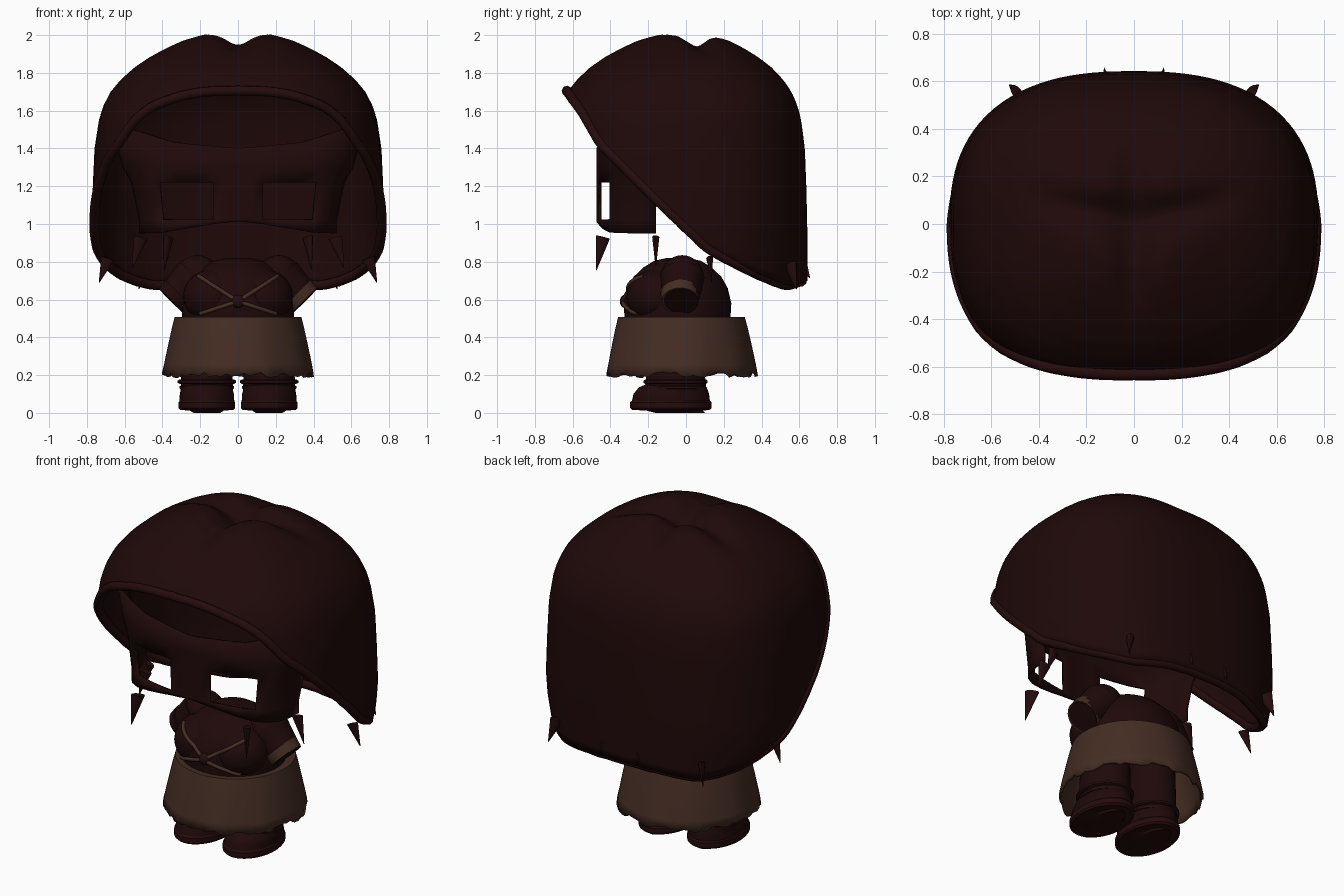
import bpy, bmesh, math, random
from mathutils import Vector

if "Cube" in bpy.data.objects:
    bpy.data.objects.remove(bpy.data.objects["Cube"])

random.seed(4)


def mat(name, col):
    m = bpy.data.materials.new(name)
    m.diffuse_color = (*col, 1)
    m.use_nodes = True
    m.node_tree.nodes["Principled BSDF"].inputs["Base Color"].default_value = m.diffuse_color
    return m


MAROON = mat("dark_maroon", (0.0135, 0.0026, 0.0027))
TRIM = mat("trim_maroon", (0.018, 0.0034, 0.0036))
BROWN = mat("brown_cloth", (0.058, 0.026, 0.0165))


def lerp(table, v):
    """Piecewise linear lookup in (key, value) pairs."""
    if v <= table[0][0]:
        return table[0][1]
    for (a, p), (b, q) in zip(table, table[1:]):
        if v <= b:
            return p + (q - p) * (v - a) / (b - a)
    return table[-1][1]


def make(name, verts, faces, material, angle=40):
    me = bpy.data.meshes.new(name)
    me.from_pydata(verts, [], faces)
    me.materials.append(material)
    ob = bpy.data.objects.new(name, me)
    bpy.context.collection.objects.link(ob)
    bpy.ops.object.select_all(action='DESELECT')
    ob.select_set(True)
    bpy.context.view_layer.objects.active = ob
    bpy.ops.object.shade_smooth_by_angle(angle=math.radians(angle))
    return ob


def solidify(ob, t):
    m = ob.modifiers.new("thickness", 'SOLIDIFY')
    m.thickness, m.offset = t, -1


def ring_faces(rows, n):
    return [(r * n + c, (r + 1) * n + c, (r + 1) * n + (c + 1) % n, r * n + (c + 1) % n)
            for r in range(rows - 1) for c in range(n)]


def lathe(name, prof, material, cx=0, n=40, angle=40):
    """Elliptical rings, each (half x, half y, centre y, z), top to bottom."""
    verts = []
    for rx, ry, cy, z in prof:
        for c in range(n):
            a = 2 * math.pi * c / n
            verts.append((cx + rx * math.cos(a), cy + ry * math.sin(a), z))
    faces = ring_faces(len(prof), n)
    faces += [tuple(range(n)), tuple(reversed(range(len(verts) - n, len(verts))))]
    return make(name, verts, faces, material, angle)


def ball(name, loc, scale, material):
    bpy.ops.mesh.primitive_uv_sphere_add(segments=28, ring_count=14, radius=1, location=loc)
    ob = bpy.context.object
    ob.name, ob.scale = name, scale
    ob.data.materials.append(material)
    bpy.ops.object.shade_smooth_by_angle()


def tube(name, pts, radius, material, cyclic=False):
    cu = bpy.data.curves.new(name, 'CURVE')
    cu.dimensions = '3D'
    cu.bevel_depth, cu.bevel_resolution, cu.use_fill_caps = radius, 2, True
    sp = cu.splines.new('POLY')
    sp.points.add(len(pts) - 1)
    for p, co in zip(sp.points, pts):
        p.co = (*co, 1)
    sp.use_cyclic_u = cyclic
    cu.materials.append(material)
    ob = bpy.data.objects.new(name, cu)
    bpy.context.collection.objects.link(ob)


def cone_between(name, a, b, r1, r2, material, wide=None, flat=1.0, n=20):
    """Tapered tube from a to b, optionally flattened across the wide direction."""
    a, b = Vector(a), Vector(b)
    d = (b - a).normalized()
    u = Vector(wide or (0, 1, 0))
    u = (u - d * u.dot(d)).normalized()
    v = d.cross(u)
    verts = [p + (u * math.cos(t) + v * math.sin(t) * flat) * r
             for p, r in ((a, r1), (b, r2)) for t in (2 * math.pi * i / n for i in range(n))]
    return make(name, verts, ring_faces(2, n) + [tuple(range(n)), tuple(reversed(range(n, 2 * n)))], material)


# Hood: lobed shell, its lower edge cut along a slanting line
SHAPE = [(0, 1.995), (.12, 2.0), (.25, 2.004), (.38, 1.972), (.49, 1.932), (.6, 1.885), (.705, 1.83),
         (.8, 1.765), (.87, 1.70), (.92, 1.625), (.95, 1.55), (.98, 1.4), (.992, 1.2), (1, 1.0), (1.001, .5)]
EDGE = [(-.63, 1.72), (-.55, 1.6), (-.45, 1.42), (-.2, 1.17), (0, .98), (.12, .87),
        (.3, .775), (.45, .71), (.55, .675), (.645, .70)]
TAPER = [(.66, .925), (.75, .955), (.85, .985), (.97, 1)]
LEN = [0]
for (s0, z0), (s1, z1) in zip(SHAPE, SHAPE[1:]):
    LEN.append(LEN[-1] + math.hypot(s1 - s0, z1 - z0))
S_AT = [(l, p[0]) for l, p in zip(LEN, SHAPE)]
Z_AT = [(l, p[1]) for l, p in zip(LEN, SHAPE)]


def hood_point(a, l):
    s, z = lerp(S_AT, l), lerp(Z_AT, l)
    c, d = math.cos(a), math.sin(a)
    k = s * (abs(c) ** 2.5 + abs(d) ** 2.5) ** (-1 / 2.5)
    x, y = .775 * k * c * lerp(TAPER, z), (.642 if d > 0 else .72) * k * d
    fade = math.exp(-(s / .5) ** 4)
    cross = math.exp(-(x / .08) ** 2)
    z -= fade * (.06 * cross * math.exp(-(y / .35) ** 2)
                 + .065 * math.exp(-((y - .02 - .2 * abs(x)) / .075) ** 2) * (1 - .4 * cross))
    z -= .05 * cross * fade * (1 - math.exp(-(y / .35) ** 2))
    return (x, y, z)


N, ROWS = 112, 44
grid, rim, ends = [], [], []
for c in range(N):
    l = .3
    while l < LEN[-1]:
        p = hood_point(2 * math.pi * c / N, l)
        if p[2] < lerp(EDGE, p[1]):
            break
        l += .004
    ends.append(l)
    rim.append(p)
for r in range(ROWS):
    f = .002 + .998 * r / (ROWS - 1)
    grid += [hood_point(2 * math.pi * c / N, ends[c] * f) for c in range(N)]
hood = make("hood", grid, ring_faces(ROWS, N) + [tuple(range(N))], MAROON, 60)
solidify(hood, .03)

# Rolled rim: tucked under at the back, flaring at the front
TUCK = [(-.62, 1.015), (-.4, .99), (.1, .98), (.6, .957)]
tube("hood_rim", [(x * min(.985, lerp(TUCK, y)), y * lerp(TUCK, y), z) for x, y, z in rim], .026, TRIM, True)

# Visor: curved band with two eye openings
PATH = [(0, -.475), (.07, -.472), (.13, -.465), (.22, -.453), (.31, -.435), (.40, -.405), (.46, -.37),
        (.5, -.32), (.52, -.25), (.525, -.16)]
path = [(-x, y) for x, y in PATH[:0:-1]] + PATH
verts, faces = [], []
for i, (x, y) in enumerate(path):
    ax = abs(x)
    low = lerp([(0, 1.015), (.13, 1.0), (.4, .955), (.53, .95)], ax)
    top = lerp([(0, 1.40), (.3, 1.43), (.53, 1.52)], ax)
    for z in (low, 1.025, 1.22, 1.3, top):
        flare = .2 if ax < .51 else .28
        w = 1 + flare * min(1, max(0, (z - 1.15) / .25)) * (ax / .53)
        verts.append((x * w, y, z))
for i in range(len(path) - 1):
    mid = abs(path[i][0] + path[i + 1][0]) / 2
    for r in range(4):
        if not (r == 1 and .13 < mid < .40):
            k = i * 5 + r
            faces.append((k, k + 5, k + 6, k + 1))
solidify(make("visor", verts, faces, MAROON), .018)

# Hanging fangs around the hood: top, tip, width direction, half width
FANGS = [((.37, -.44, .93), (.39, -.475, .755), (.5, -.87, 0), .043),
         ((.515, -.16, .93), (.56, -.16, .77), (1, -.1, 0), .038),
         ((.69, .125, .82), (.735, .135, .69), (1, .1, 0), .036),
         ((.49, .55, .79), (.525, .585, .655), (.6, .8, 0), .042),
         ((.12, .61, .80), (.125, .655, .715), (0, 1, 0), .03)]
for s in (-1, 1):
    for a, b, w, r in FANGS:
        cone_between("fang", (a[0] * s, a[1], a[2]), (b[0] * s, b[1], b[2]), r, .002, TRIM,
                     (w[0] * s, w[1], 0), .5, 12)

# Torso with two rounded chest panels
TORSO = [(.82, .06), (.805, .13), (.77, .19), (.72, .245), (.66, .28), (.58, .30), (.5, .295)]
lathe("torso", [(r, r * .95, -.045, z) for z, r in TORSO], MAROON)
for s in (-1, 1):
    ball("chest_panel", (s * .135, -.15, .615), (.155, .165, .145), MAROON)


def on_chest(x, z):
    r = lerp(TORSO[::-1], z)
    y = -.045 - .95 * math.sqrt(max(0, r * r - x * x))
    q = 1 - ((abs(x) - .135) / .155) ** 2 - ((z - .615) / .145) ** 2
    return (x, min(y, -.15 - .165 * math.sqrt(max(0, q))) - .003, z)


# Crossed chest straps with a centre stud
for s in (-1, 1):
    for name, ex, ez in (("upper_strap", .21, .725), ("lower_strap", .2, .525)):
        tube(name, [on_chest(s * ex * t / 12, .59 + (ez - .59) * t / 12) for t in range(13)], .011, BROWN)
ball("chest_stud", (0, -.325, .59), (.035, .025, .035), TRIM)

# Arms, legs and shoes on both sides
for s in (-1, 1):
    ball("shoulder", (s * .215, -.02, .715), (.12, .115, .12), MAROON)
    cone_between("arm", (s * .225, -.02, .718), (s * .352, -.025, .59), .118, .092, MAROON)
    # only one sleeve carries a cloth cuff
    cone_between("sleeve_cuff", (s * .31, -.03, .632), (s * .349, -.03, .593), .105, .098,
                 BROWN if s > 0 else MAROON)
    cx = s * .165
    lathe("leg", [(.13, .14, -.05, .5), (.135, .155, -.055, .2), (.14, .165, -.055, .1)], MAROON, cx)
    for z, r in ((.165, .154), (.135, .144)):
        lathe("leg_band", [(r - .012, r + .004, -.055, z + .013), (r, r + .016, -.055, z + .006),
                           (r, r + .016, -.055, z - .006), (r - .012, r + .004, -.055, z - .013)], TRIM, cx)
    lathe("shoe", [(.12, .15, -.06, .152), (.135, .18, -.07, .135), (.143, .2, -.078, .10),
                   (.146, .208, -.08, .055)], MAROON, cx)
    lathe("sole", [(.142, .205, -.08, .066), (.15, .216, -.08, .056), (.15, .216, -.08, .026),
                   (.142, .205, -.08, .016), (.09, .15, -.06, .012), (.07, .13, -.03, 0)], TRIM, cx, angle=30)

# Skirt: flared shell with a ragged hem, closed at the waist
M, ROWS = 80, 7
verts = []
for r in range(ROWS):
    t = r / (ROWS - 1)
    for c in range(M):
        a = 2 * math.pi * c / M
        k = .335 + .066 * t ** .9 + .004 * t * math.sin(a * 9)
        z = .508 - .303 * t + (random.uniform(-.018, .014) if r == ROWS - 1 else 0)
        verts.append((k * math.cos(a), -.024 + k * math.sin(a), z))
solidify(make("skirt", verts, ring_faces(ROWS, M) + [tuple(range(M))], BROWN), .015)
